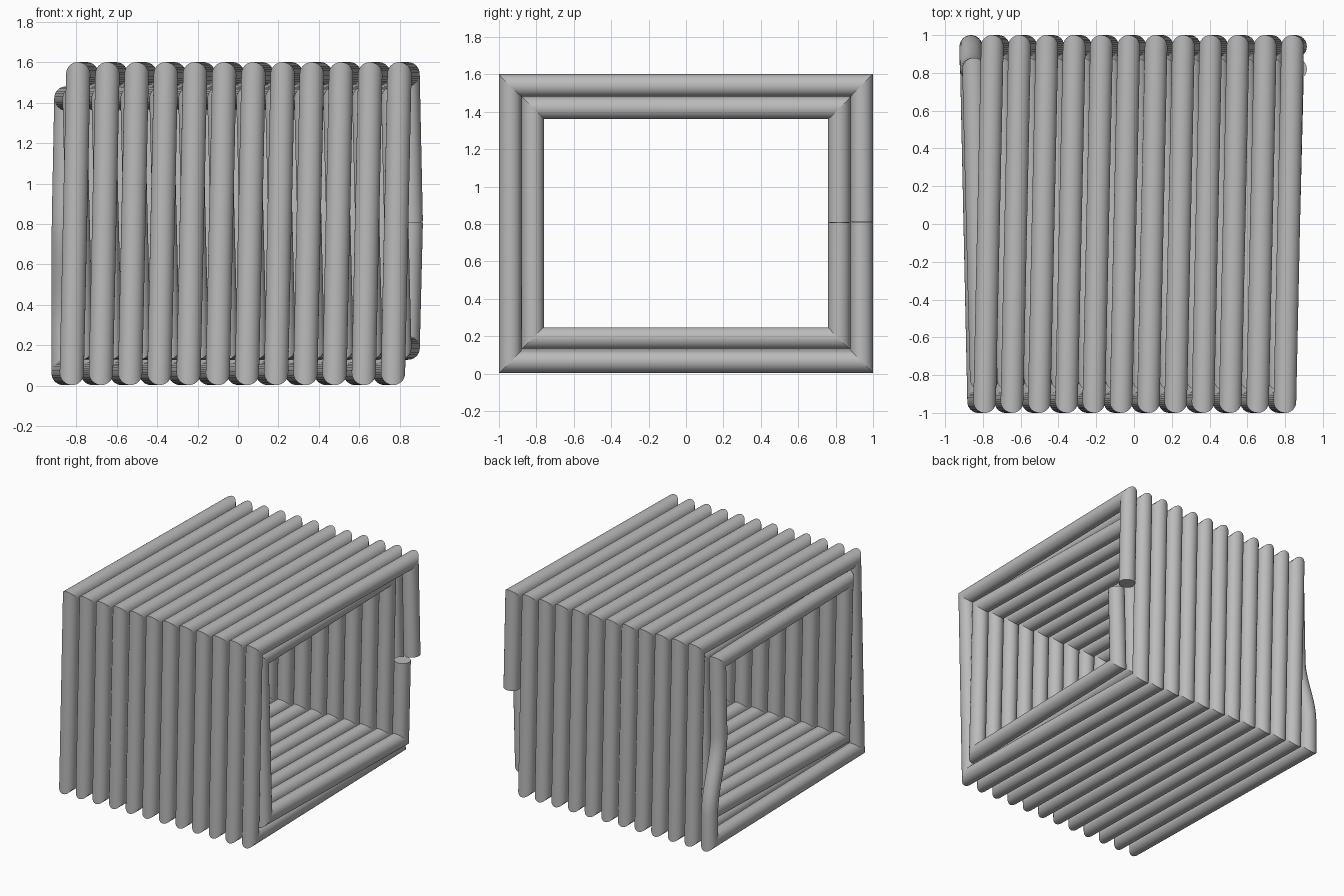
import bpy, bmesh, math
from mathutils import Vector

default = bpy.data.objects.get("Cube")
if default:
    bpy.data.objects.remove(default, do_unlink=True)

RADIUS = 0.06
SIDES = 32
TURNS = 12
END_X = 0.855      # wire ends sit here, halfway up the back
END_Z = 0.81


def corners(half_y, low, high):
    """One turn in winding order, starting halfway up the back and going down."""
    return [(half_y, low), (-half_y, low), (-half_y, high), (half_y, high)]


def helix(half_y, low, high, start_x, pitch):
    """Corner points of a rectangular helix advancing along x."""
    ring = corners(half_y, low, high)
    perimeter = 4 * half_y + 2 * (high - low)
    points, travelled = [], 0.0
    last = (half_y, END_Z)
    for _ in range(TURNS):
        for y, z in ring:
            travelled += math.hypot(y - last[0], z - last[1])
            points.append(Vector((start_x + pitch * travelled / perimeter, y, z)))
            last = (y, z)
        # the back side is crossed without a point at its middle
    return points


def crossover(top, bottom, steps=14, upper=0.86, lower=0.28):
    """S-bend down the back, from the inner layer out to the outer layer."""
    points = []
    for i in range(steps + 1):
        t = i / steps
        z = upper + (lower - upper) * t
        ease = t * t * (3 - 2 * t)
        fall = (top.z - z) / (top.z - bottom.z)
        x = top.x + (bottom.x - top.x) * fall - 0.006 * math.sin(math.pi * fall)
        points.append(Vector((x, top.y + (bottom.y - top.y) * ease, z)))
    return points


def sweep(name, path, material):
    """Round tube along a path, with true mitres at its corners."""
    bm = bmesh.new()
    dirs = [(b - a).normalized() for a, b in zip(path, path[1:])]
    side = dirs[0].orthogonal().normalized()
    up = dirs[0].cross(side)
    coords = []
    for k in range(SIDES):
        a = 2 * math.pi * k / SIDES
        coords.append(path[0] + RADIUS * (math.cos(a) * side + math.sin(a) * up))
    rings = [[bm.verts.new(c) for c in coords]]
    sharp_rings = [True]
    for i in range(1, len(path)):
        d_in = dirs[i - 1]
        d_out = dirs[min(i, len(dirs) - 1)]
        normal = (d_in + d_out).normalized()
        coords = [c + d_in * ((path[i] - c).dot(normal) / d_in.dot(normal)) for c in coords]
        rings.append([bm.verts.new(c) for c in coords])
        sharp_rings.append(d_in.angle(d_out) > 0.6)
    sharp_rings[-1] = True
    for a, b in zip(rings, rings[1:]):
        for k in range(SIDES):
            n = (k + 1) % SIDES
            bm.faces.new((a[k], a[n], b[n], b[k])).smooth = True
    bm.faces.new(list(reversed(rings[0])))
    bm.faces.new(rings[-1])
    # crisp edges at the mitres and cut ends
    for ring, sharp in zip(rings, sharp_rings):
        if sharp:
            for k in range(SIDES):
                bm.edges.get((ring[k], ring[(k + 1) % SIDES])).smooth = False
    bmesh.ops.recalc_face_normals(bm, faces=bm.faces)
    mesh = bpy.data.meshes.new(name)
    bm.to_mesh(mesh)
    bm.free()
    mesh.materials.append(material)
    obj = bpy.data.objects.new(name, mesh)
    bpy.context.collection.objects.link(obj)
    return obj


# Wire colour
grey = bpy.data.materials.new("wire_grey")
grey.use_nodes = True
colour = (0.5, 0.5, 0.5, 1.0)
grey.diffuse_color = colour
grey.node_tree.nodes["Principled BSDF"].inputs["Base Color"].default_value = colour

# Inner layer winds towards -x, outer layer winds back towards +x
inner = helix(0.82, 0.188, 1.421, END_X, -0.1433)
outer_pitch = 0.1445
outer = helix(0.94, 0.063, 1.541, END_X - TURNS * outer_pitch, outer_pitch)

start = Vector((END_X, 0.82, END_Z))
end = Vector((END_X, 0.94, END_Z))
path = [start] + inner + crossover(inner[-1], outer[0]) + outer + [end]
sweep("coil_wire", path, grey)
